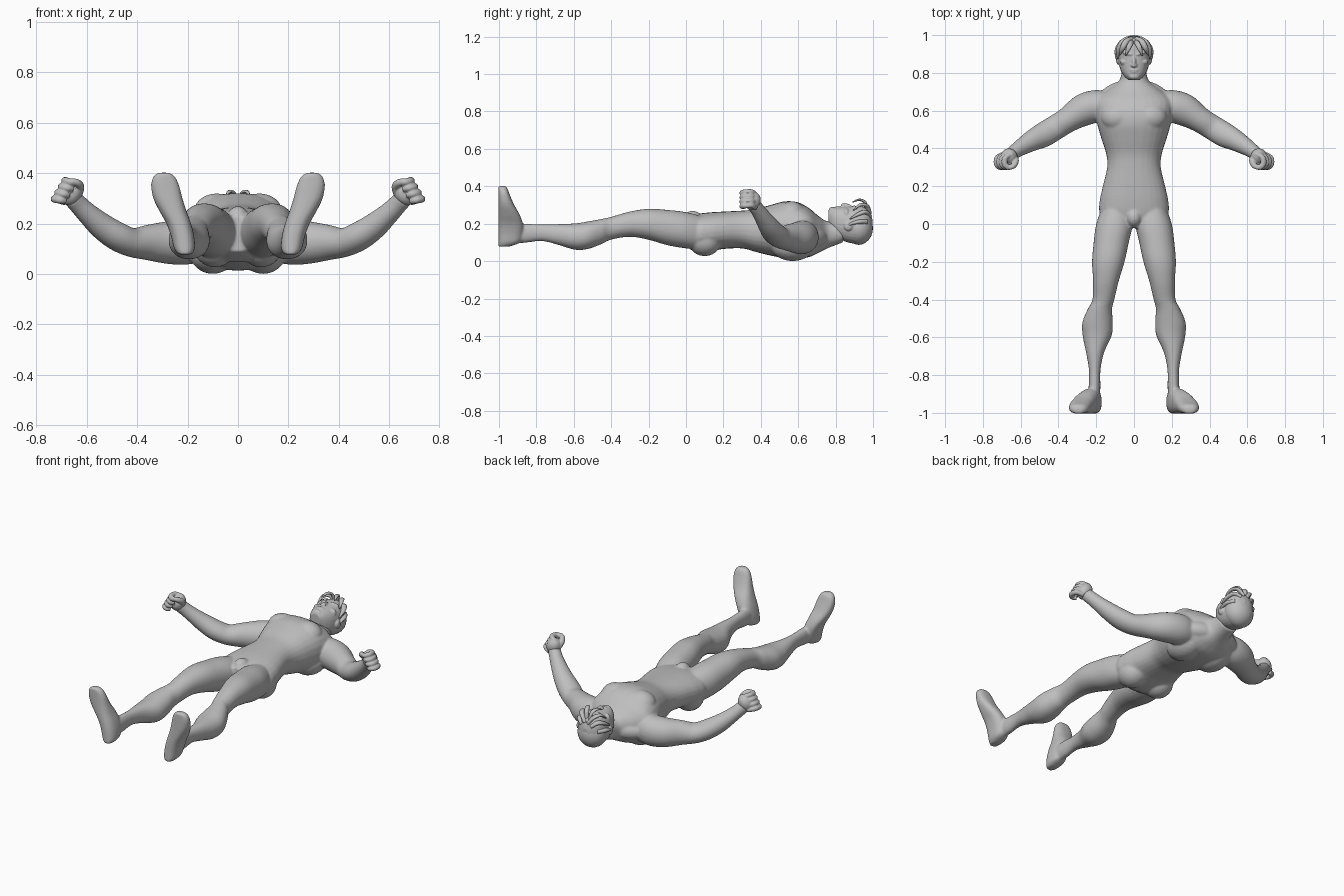
import bpy, bmesh, math
from mathutils import Vector, Matrix

grey = bpy.data.materials.new("plain_grey")
grey.diffuse_color = (0.52, 0.52, 0.52, 1)


def refine(rows, n=5):
    """Smoothly interpolate a list of number rows (Catmull-Rom)."""
    out = []
    for i in range(len(rows) - 1):
        p0, p1 = rows[max(i - 1, 0)], rows[i]
        p2, p3 = rows[i + 1], rows[min(i + 2, len(rows) - 1)]
        for k in range(n):
            t = k / n
            out.append([b + 0.5 * t * (c - a + t * (2*a - 5*b + 4*c - d + t * (3*(b - c) + d - a)))
                        for a, b, c, d in zip(p0, p1, p2, p3)])
    return out + [list(rows[-1])]


def loft(bm, rings, power=2.0, sides=28):
    """Skin rings given as (centre, u axis, v axis) and cap both ends."""
    loops = []
    for c, u, v in rings:
        loop = []
        for k in range(sides):
            a = 2 * math.pi * k / sides
            ca, sa = math.cos(a), math.sin(a)
            e = 2 / power
            loop.append(bm.verts.new(c + u * math.copysign(abs(ca) ** e, ca)
                                     + v * math.copysign(abs(sa) ** e, sa)))
        loops.append(loop)
    faces = [bm.faces.new((a[k], a[(k + 1) % sides], b[(k + 1) % sides], b[k]))
             for a, b in zip(loops, loops[1:]) for k in range(sides)]
    faces += [bm.faces.new(loops[0]), bm.faces.new(loops[-1])]
    bmesh.ops.recalc_face_normals(bm, faces=faces)


def body_loft(bm, rows, power=2.3, s=1):
    """Rows of y, x min, x max, z min, z max."""
    loft(bm, [(Vector((s * (a + b) / 2, y, (c + d) / 2)), Vector(((b - a) / 2, 0, 0)),
               Vector((0, 0, (d - c) / 2))) for y, a, b, c, d in refine(rows)], power)


def tube(bm, rows, s=1, sides=20):
    """Rows of x, y, z, side radius, upright radius along a path."""
    rows = refine(rows)
    pts = [Vector((s * r[0], r[1], r[2])) for r in rows]
    rings = []
    for i, r in enumerate(rows):
        t = (pts[min(i + 1, len(pts) - 1)] - pts[max(i - 1, 0)]).normalized()
        u = t.cross(Vector((0, 0, 1))).normalized()
        rings.append((pts[i], u * r[3], u.cross(t) * r[4]))
    loft(bm, rings, 2.0, sides)


def blob(bm, centre, radii, turn=(0, 0, 0), s=1):
    rot = Matrix.Rotation(s * turn[2], 4, 'Z') @ Matrix.Rotation(s * turn[1], 4, 'Y') \
        @ Matrix.Rotation(turn[0], 4, 'X')
    m = Matrix.Translation((s * centre[0], centre[1], centre[2])) @ rot @ Matrix.Diagonal((*radii, 1))
    bmesh.ops.create_icosphere(bm, subdivisions=3, radius=1, matrix=m)


def finish(bm, name, voxel=None, smooth=0):
    mesh = bpy.data.meshes.new(name)
    bm.to_mesh(mesh)
    bm.free()
    mesh.materials.append(grey)
    for p in mesh.polygons:
        p.use_smooth = True
    ob = bpy.data.objects.new(name, mesh)
    bpy.context.collection.objects.link(ob)
    if voxel:
        r = ob.modifiers.new("fuse", 'REMESH')
        r.mode, r.voxel_size, r.use_smooth_shade = 'VOXEL', voxel, True
        m = ob.modifiers.new("soften", 'SMOOTH')
        m.factor, m.iterations = 0.5, smooth
    return ob


# Body: torso and neck
bm = bmesh.new()
torso = [(-0.02, .07, .09, .23), (0.05, .175, .05, .25), (0.12, .182, .05, .26), (0.2, .165, .065, .265),
         (0.3, .142, .068, .27), (0.37, .147, .05, .277), (0.45, .172, .03, .3), (0.53, .195, .016, .32),
         (0.6, .205, .014, .314), (0.66, .2, .022, .282), (0.71, .14, .045, .24),
         (0.76, .077, .07, .212), (0.84, .062, .1, .215)]
body_loft(bm, [(y, -w, w, a, b) for y, w, a, b in torso])
blob(bm, (0, .035, .225), (.042, .05, .045))

leg = [(.1, .02, .165, .06, .235), (0, .008, .2, .068, .262), (-.1, .028, .214, .085, .274),
       (-.2, .05, .222, .114, .28), (-.3, .08, .217, .13, .265), (-.4, .104, .22, .115, .237),
       (-.45, .116, .245, .092, .226), (-.52, .112, .273, .066, .213), (-.59, .118, .272, .06, .202),
       (-.68, .158, .254, .086, .198), (-.77, .177, .239, .107, .196), (-.86, .178, .24, .098, .2),
       (-.93, .18, .24, .095, .2)]
foot = [(.078, .21, .025, -.945), (.1, .212, .041, -.888), (.15, .22, .046, -.872), (.2, .235, .049, -.872),
        (.25, .258, .054, -.89), (.3, .278, .058, -.918), (.35, .289, .056, -.94),
        (.385, .293, .044, -.953), (.402, .294, .022, -.965)]
arm = [(.14, .635, .13, .07, .08), (.2, .625, .128, .085, .09), (.27, .602, .125, .085, .086),
       (.35, .552, .125, .068, .072), (.42, .508, .125, .066, .058), (.48, .472, .15, .066, .057),
       (.54, .441, .19, .056, .052), (.595, .408, .238, .045, .043), (.632, .383, .275, .038, .039),
       (.66, .36, .305, .036, .038)]
for s in (1, -1):
    body_loft(bm, leg, 2.15, s)
    loft(bm, [(Vector((s * x, (top - 1.004) / 2, z)), Vector((w, 0, 0)),
               Vector((0, (top + 1.004) / 2, 0))) for z, x, w, top in refine(foot)], 2.5)
    tube(bm, arm, s, 28)
    # Muscle masses: buttock, shoulder blade, chest, trapezius
    blob(bm, (.092, .1, .11), (.085, .09, .084), s=s)
    blob(bm, (.1, .57, .085), (.092, .12, .085), s=s)
    blob(bm, (.085, .565, .25), (.09, .075, .07), s=s)
    blob(bm, (.1, .7, .125), (.1, .045, .05), (0, 0, -.45), s)
finish(bm, "body", .0065, 8)

# Head with face features
bm = bmesh.new()
head = [(.762, .03, .205, .272), (.785, .054, .15, .287), (.82, .073, .12, .29), (.86, .082, .102, .292),
        (.91, .085, .092, .294), (.95, .079, .096, .29), (.98, .056, .12, .27), (.996, .02, .16, .225)]
body_loft(bm, [(y, -w, w, a, b) for y, w, a, b in head], 2.3)
blob(bm, (0, .857, .295), (.011, .03, .014), (-.2, 0, 0))
blob(bm, (0, .84, .297), (.017, .011, .012))
blob(bm, (0, .815, .287), (.026, .005, .008))
blob(bm, (0, .805, .286), (.02, .006, .007))
blob(bm, (0, .782, .272), (.03, .018, .018))
for s in (1, -1):
    blob(bm, (.035, .902, .284), (.03, .008, .012), (0, .25, .25), s)
    blob(bm, (.033, .882, .279), (.015, .006, .007), s=s)
    blob(bm, (.05, .858, .255), (.026, .018, .026), s=s)
    blob(bm, (.084, .868, .188), (.011, .024, .026), s=s)
finish(bm, "head", .004, 3)

# Hair: cap plus swept locks on the forehead and temples
bm = bmesh.new()
blob(bm, (0, .924, .178), (.089, .076, .091))
lock_paths = [
    [(.01, .965, .27, .012, .01), (.018, .955, .315, .014, .008), (.032, .925, .328, .012, .006),
     (.045, .89, .315, .003, .003)],
    [(.01, .978, .255, .016, .012), (.04, .965, .295, .016, .01), (.062, .93, .3, .014, .008),
     (.075, .895, .272, .003, .003)],
    [(.03, .98, .24, .016, .012), (.06, .958, .262, .018, .012), (.082, .92, .25, .014, .01),
     (.086, .875, .225, .003, .003)],
    [(.06, .965, .21, .016, .014), (.083, .925, .21, .018, .012), (.088, .885, .2, .012, .008),
     (.083, .85, .18, .003, .003)]]
for s in (1, -1):
    for path in lock_paths:
        tube(bm, path, s, 10)
finish(bm, "hair")

# Fists: palm, four curled fingers and a thumb
for s, side in ((1, "right"), (-1, "left")):
    bm = bmesh.new()
    blob(bm, (.662, .356, .322), (.042, .044, .052), (0, -.5, -.5), s)
    for k in range(4):
        x, z = .672 + .014 * k, .369 - .024 * k
        tube(bm, [(x - .03, .372, z - .012, .013, .013), (x + .008, .352, z, .015, .015),
                  (x + .012, .318, z, .016, .015), (x - .008, .3, z - .004, .015, .014),
                  (x - .03, .31, z - .008, .011, .012)], s, 12)
    tube(bm, [(.632, .36, .315, .014, .016), (.625, .335, .345, .016, .017),
              (.638, .308, .362, .015, .015), (.66, .296, .37, .009, .01)], s, 12)
    finish(bm, side + "_fist", .004, 2)
